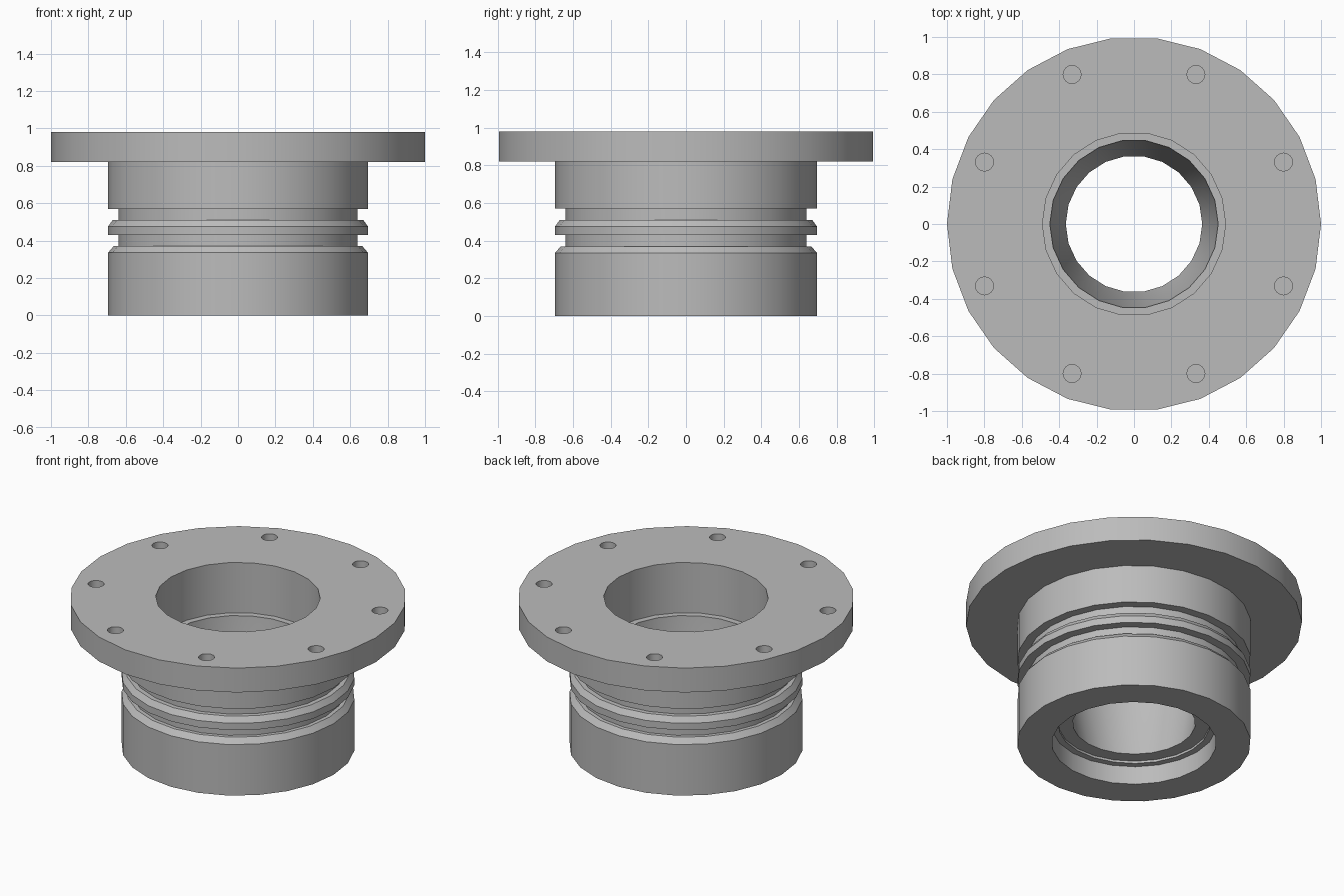
import bpy, bmesh
from math import cos, sin, pi, radians

if "Cube" in bpy.data.objects:
    bpy.data.objects.remove(bpy.data.objects["Cube"], do_unlink=True)

metal = bpy.data.materials.new("grey metal")
metal.use_nodes = True
metal.diffuse_color = (0.5, 0.5, 0.5, 1)
metal.node_tree.nodes["Principled BSDF"].inputs["Base Color"].default_value = (0.5, 0.5, 0.5, 1)


def lathe(name, profile, sides, centre=(0, 0)):
    """Closed solid of revolution from (radius, height) pairs, bottom to top."""
    bm = bmesh.new()
    rings = [[bm.verts.new((centre[0] + r * cos(2 * pi * i / sides),
                            centre[1] + r * sin(2 * pi * i / sides), z))
              for i in range(sides)] for r, z in profile]
    for low, high in zip(rings, rings[1:]):
        for i in range(sides):
            j = (i + 1) % sides
            bm.faces.new((low[i], low[j], high[j], high[i]))
    bm.faces.new(rings[0][::-1])
    bm.faces.new(rings[-1])
    bmesh.ops.recalc_face_normals(bm, faces=bm.faces)
    mesh = bpy.data.meshes.new(name)
    bm.to_mesh(mesh)
    bm.free()
    mesh.materials.append(metal)
    obj = bpy.data.objects.new(name, mesh)
    bpy.context.collection.objects.link(obj)
    return obj


def combine(target, tool, operation):
    """Apply a boolean and discard the tool object."""
    mod = target.modifiers.new("boolean", "BOOLEAN")
    mod.operation, mod.solver, mod.object = operation, "EXACT", tool
    bpy.context.view_layer.objects.active = target
    bpy.ops.object.modifier_apply(modifier=mod.name)
    bpy.data.objects.remove(tool, do_unlink=True)


# Barrel with two grooves and chamfered lands
barrel = [(0.695, 0), (0.695, 0.335), (0.665, 0.37), (0.64, 0.37), (0.64, 0.43),
          (0.695, 0.43), (0.695, 0.475), (0.67, 0.51), (0.64, 0.51), (0.64, 0.57),
          (0.695, 0.57), (0.695, 0.9)]
body = lathe("flanged_bushing", barrel, 24)

# Wide top flange
combine(body, lathe("flange", [(1, 0.82), (1, 0.98)], 26), "UNION")

# Stepped bore: lower recess, tapered throat, upper recess
bore = [(0.49, -0.1), (0.49, 0.12), (0.45, 0.12), (0.45, 0.135), (0.365, 0.135),
        (0.45, 0.64), (0.45, 0.65), (0.49, 0.65), (0.49, 1.1)]
combine(body, lathe("bore", bore, 22), "DIFFERENCE")

# Ring of blind bolt holes
for k in range(8):
    a = radians(22.5 + 45 * k)
    hole = lathe("bolt_hole", [(0.048, 0.88), (0.048, 1.1)], 16,
                 (0.865 * cos(a), 0.865 * sin(a)))
    combine(body, hole, "DIFFERENCE")

# Smooth round walls, keep the machined edges sharp
bpy.ops.object.select_all(action="DESELECT")
body.select_set(True)
bpy.context.view_layer.objects.active = body
bpy.ops.object.shade_smooth_by_angle(angle=radians(25))
